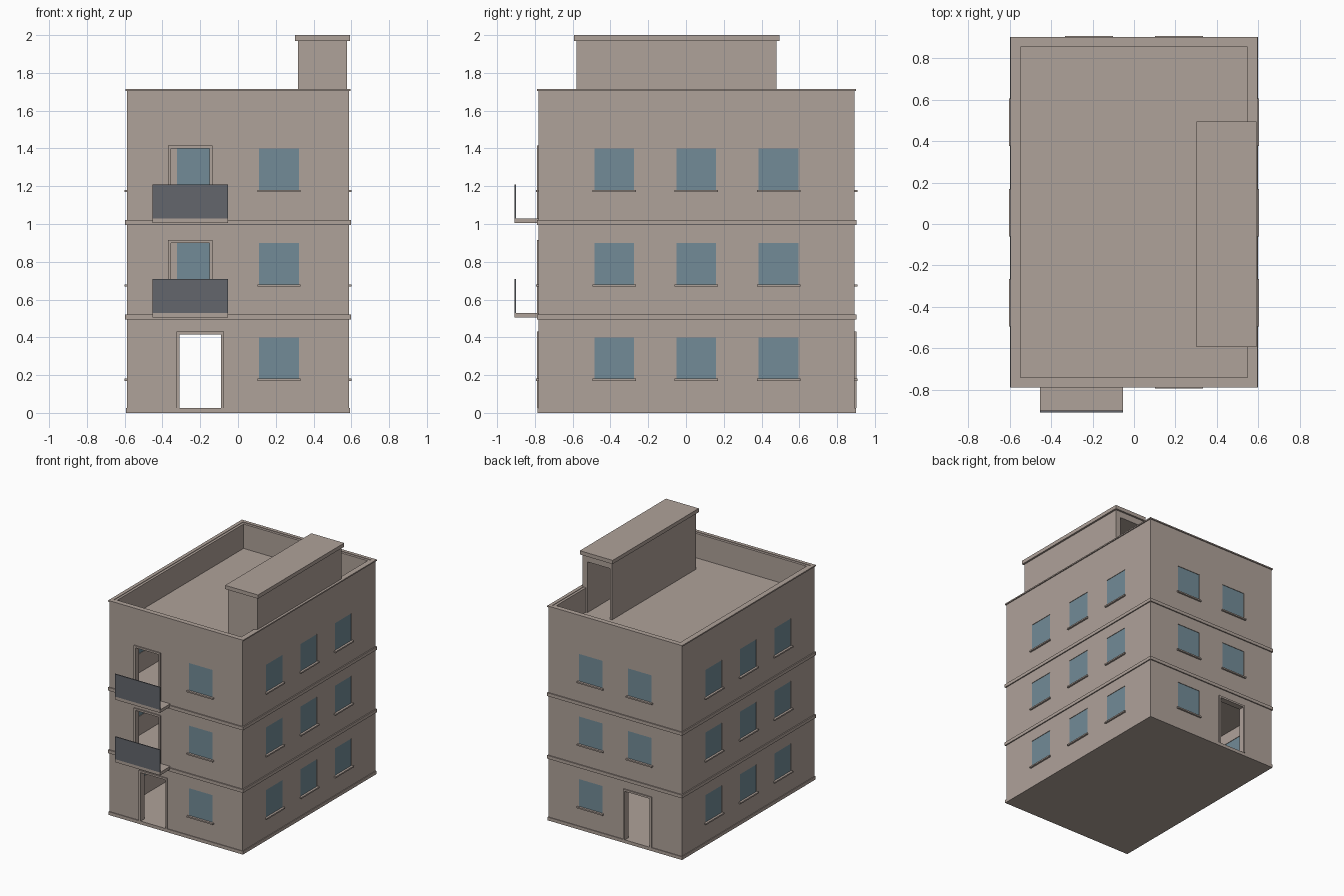
import bpy, bmesh
from mathutils import Vector

if "Cube" in bpy.data.objects:
    bpy.data.objects.remove(bpy.data.objects["Cube"], do_unlink=True)


def material(name, rgb):
    m = bpy.data.materials.new(name)
    m.use_nodes = True
    m.diffuse_color = (*rgb, 1)
    m.node_tree.nodes["Principled BSDF"].inputs["Base Color"].default_value = (*rgb, 1)
    return m


PLASTER = material("warm grey plaster", (0.43, 0.36, 0.32))
GLASS = material("blue glass", (0.17, 0.26, 0.31))
RAIL = material("dark railing", (0.125, 0.132, 0.15))

# Outer wall faces and wall thickness
X, FRONT, BACK, WALL = 0.588, -0.78, 0.893, 0.04
STOREY = 0.5


def boxes(name, spans, mat=PLASTER):
    """One object from boxes given as (x0, x1, y0, y1, z0, z1)."""
    bm = bmesh.new()
    for x0, x1, y0, y1, z0, z1 in spans:
        verts = bmesh.ops.create_cube(bm, size=1)["verts"]
        lo, hi = Vector((x0, y0, z0)), Vector((x1, y1, z1))
        for v in verts:
            v.co = (lo + hi) / 2 + v.co * (hi - lo)
    mesh = bpy.data.meshes.new(name)
    bm.to_mesh(mesh)
    bm.free()
    mesh.materials.append(mat)
    ob = bpy.data.objects.new(name, mesh)
    bpy.context.collection.objects.link(ob)
    return ob


def cut(ob, spans):
    """Subtract boxes from an object."""
    cutter = boxes("cutter", spans)
    cutter.hide_render = True
    mod = ob.modifiers.new("openings", 'BOOLEAN')
    mod.object, mod.operation, mod.solver = cutter, 'DIFFERENCE', 'EXACT'
    bpy.context.view_layer.objects.active = ob
    bpy.ops.object.modifier_apply(modifier=mod.name)
    bpy.data.objects.remove(cutter, do_unlink=True)


def ring(name, out, z0, z1):
    """Moulding that runs round the building."""
    x, f, b, t = X + out, FRONT - out, BACK + out, WALL / 2
    boxes(name, [(-x, x, f, FRONT + t, z0, z1), (-x, x, BACK - t, b, z0, z1),
                 (-x, t - X, FRONT + t, BACK - t, z0, z1),
                 (X - t, x, FRONT + t, BACK - t, z0, z1)])


def on_wall(side, a0, a1, d0, d1, z0, z1):
    """Box on a wall: a along the wall, d outward from its face."""
    if side == "front":
        return (a0, a1, FRONT - d1, FRONT - d0, z0, z1)
    if side == "back":
        return (a0, a1, BACK + d0, BACK + d1, z0, z1)
    if side == "left":
        return (X + d0, X + d1, a0, a1, z0, z1)
    return (-X - d1, -X - d0, a0, a1, z0, z1)


# Window and door layout
windows, doors = [], []
for i in range(3):
    z = i * STOREY
    windows += [("front", 0.217, z), ("back", 0.217, z)]
    windows += [(s, y, z) for s in ("left", "right") for y in (-0.38, 0.055, 0.49)]
    if i:
        windows.append(("back", -0.217, z))
        doors.append(("front", -0.355, -0.15, z + 0.02, z + 0.4))
doors += [(s, -0.31, -0.09, 0.025, 0.415) for s in ("front", "back")]
HALF = 0.105

# Hollow shell with three storeys and a sunken roof deck
shell = boxes("building_walls", [(-X, X, FRONT, BACK, 0, 1.71)])
inner = (WALL - X, X - WALL, FRONT + WALL, BACK - WALL)
cut(shell, [(*inner, i * STOREY + 0.025, i * STOREY + 0.49) for i in range(3)]
    + [(*inner, 1.515, 1.9)])
cut(shell, [on_wall(s, a - HALF, a + HALF, -WALL - 0.01, 0.03, z + 0.176, z + 0.4)
            for s, a, z in windows]
    + [on_wall(s, a0, a1, -WALL - 0.01, 0.03, max(z0, 0.026), z1)
       for s, a0, a1, z0, z1 in doors])

# Mouldings
ring("base_moulding", 0.006, 0, 0.026)
for i in (1, 2):
    ring(f"floor_moulding_{i}", 0.009, i * STOREY - 0.006, i * STOREY + 0.02)
ring("parapet_lip", 0.008, 1.704, 1.714)

# Windows and sills
boxes("window_panes", [on_wall(s, a - HALF, a + HALF, 0.004 - WALL, -0.004, z + 0.176, z + 0.4)
                       for s, a, z in windows], GLASS)
boxes("window_sills", [on_wall(s, a - HALF - 0.01, a + HALF + 0.01, -0.01, 0.014,
                               z + 0.17, z + 0.181) for s, a, z in windows])

# Door frames
frames = []
for s, a0, a1, z0, z1 in doors:
    w = 0.015
    frames += [on_wall(s, a0 - w, a0, -WALL, 0.009, z0, z1 + w),
               on_wall(s, a1, a1 + w, -WALL, 0.009, z0, z1 + w),
               on_wall(s, a0, a1, -WALL, 0.009, z1, z1 + w)]
boxes("door_frames", frames)

# Balconies
for i in (1, 2):
    z = i * STOREY
    boxes(f"balcony_slab_{i}", [(-0.453, -0.053, -0.908, FRONT, z + 0.006, z + 0.03)])
    boxes(f"balcony_railing_{i}", [(-0.453, -0.053, -0.908, -0.9, z + 0.03, z + 0.21)], RAIL)

# Stair hut on the roof, open at the back
hut = boxes("stair_hut", [(0.317, 0.577, -0.58, 0.48, 1.515, 1.97)])
cut(hut, [(0.337, 0.535, -0.54, 0.6, 1.5, 1.92)])
boxes("stair_hut_roof", [(0.302, 0.592, -0.593, 0.495, 1.97, 2.0)])
